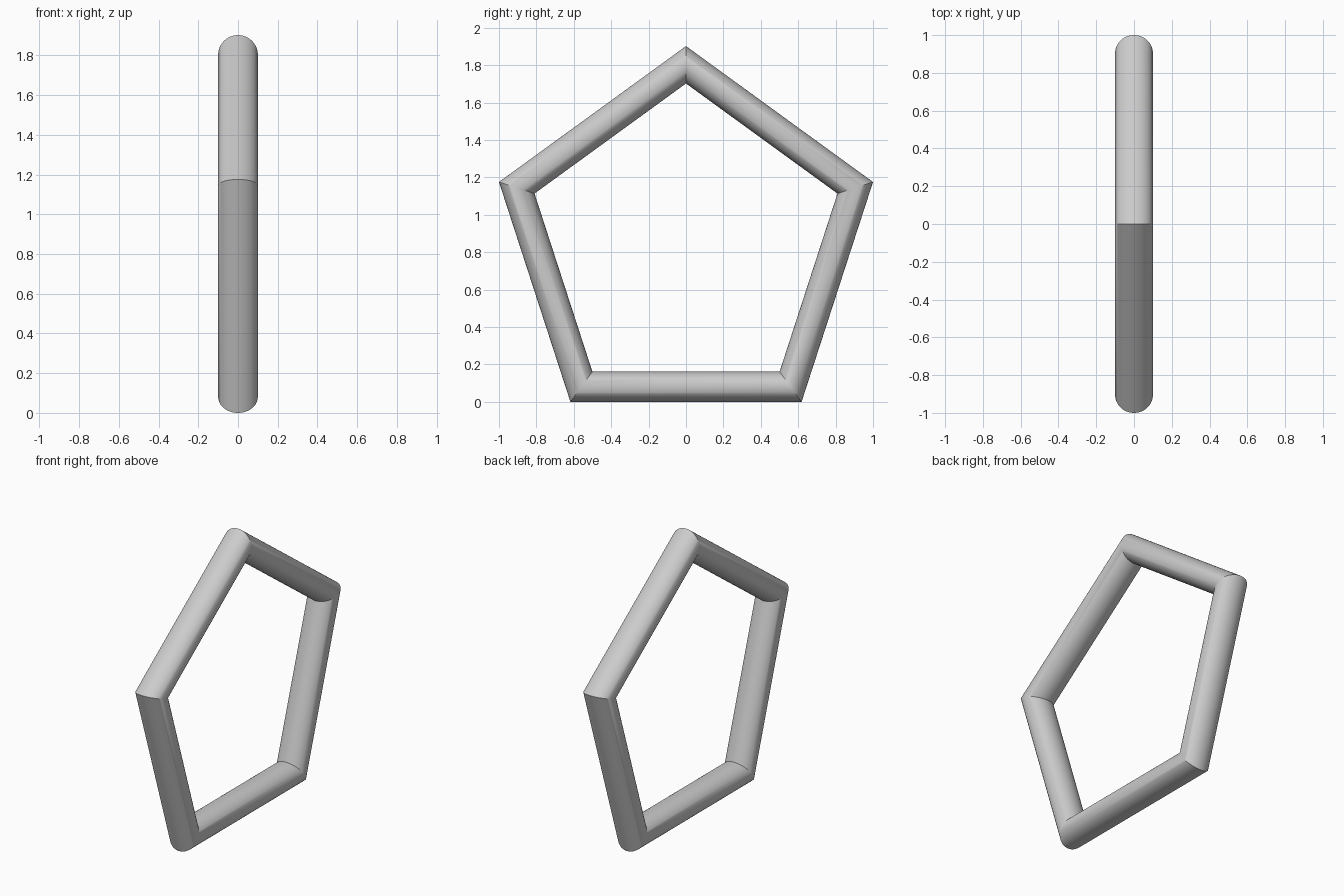
import bpy
from math import radians, sin, cos

if "Cube" in bpy.data.objects:
    bpy.data.objects.remove(bpy.data.objects["Cube"])

# Five-sided ring of round tube, standing upright in the YZ plane
tube_radius = 0.1
outer_radius = 1 / sin(radians(72))             # gives a width of 2 along y
centre_z = outer_radius * cos(radians(36))      # flat bar rests on z = 0

bpy.ops.mesh.primitive_torus_add(
    major_segments=5, minor_segments=48,
    major_radius=outer_radius - tube_radius, minor_radius=tube_radius,
    location=(0, 0, centre_z), rotation=(0, radians(-90), 0))
ring = bpy.context.object
ring.name = "pentagon_ring"

# Round tubes, crisp mitred corners
bpy.ops.object.transform_apply(location=True, rotation=True, scale=True)
bpy.ops.object.shade_smooth_by_angle(angle=radians(30))
